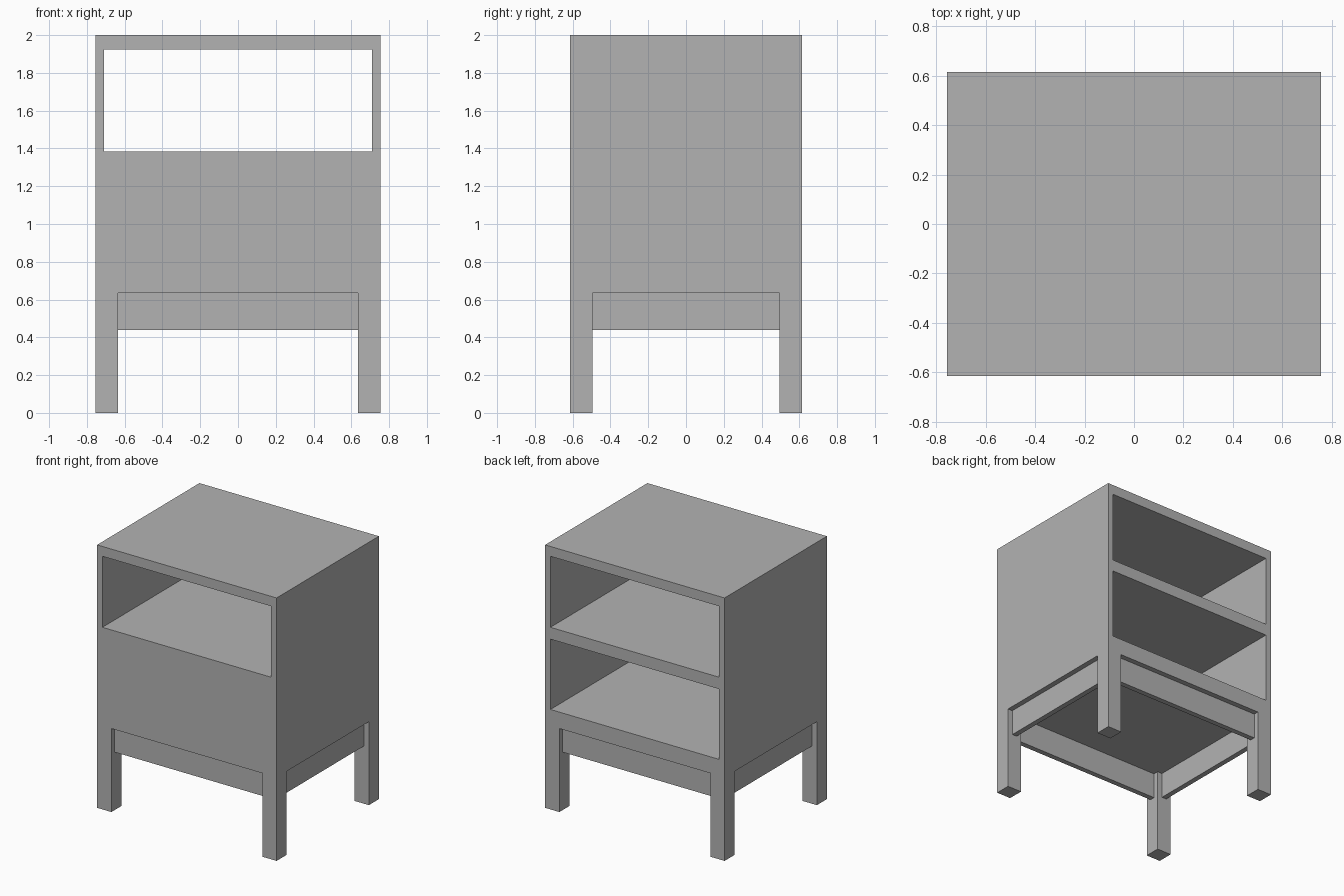
import bpy

cube = bpy.data.objects.get("Cube")
if cube:
    bpy.data.objects.remove(cube, do_unlink=True)

# Overall sizes
HX, HY, TOP = 0.755, 0.615, 2.0
BASE = 0.635       # underside of the cabinet
LEG = 0.12
WALL = 0.045
INSET, RAIL = 0.04, 0.04

grey = bpy.data.materials.new("plain_grey")
grey.use_nodes = True
colour = (0.45, 0.45, 0.45, 1)
grey.diffuse_color = colour
grey.node_tree.nodes["Principled BSDF"].inputs["Base Color"].default_value = colour


def box(name, lo, hi):
    """Axis-aligned box between two corners."""
    bpy.ops.mesh.primitive_cube_add(size=1)
    ob = bpy.context.object
    ob.name = ob.data.name = name
    for v in ob.data.vertices:
        v.co = [h if c > 0 else l for c, l, h in zip(v.co, lo, hi)]
    ob.data.materials.append(grey)
    return ob


def combine(target, other, operation):
    """Apply a boolean and discard the helper."""
    mod = target.modifiers.new(operation.title(), 'BOOLEAN')
    mod.operation, mod.solver, mod.object = operation, 'EXACT', other
    bpy.context.view_layer.objects.active = target
    bpy.ops.object.modifier_apply(modifier=mod.name)
    bpy.data.objects.remove(other, do_unlink=True)


# Cabinet carcass
cabinet = box("cabinet", (-HX, -HY, BASE), (HX, HY, TOP))

# Upper shelf opening runs right through; lower one opens only at the back
inner = HX - WALL
combine(cabinet, box("upper_opening", (-inner, -1, 1.385), (inner, 1, 1.925)), 'DIFFERENCE')
combine(cabinet, box("lower_opening", (-inner, WALL - HY, 0.76), (inner, 1, 1.295)), 'DIFFERENCE')

# Corner legs, merged flush with the carcass
for sx in (-1, 1):
    for sy in (-1, 1):
        xs = sorted((sx * HX, sx * (HX - LEG)))
        ys = sorted((sy * HY, sy * (HY - LEG)))
        combine(cabinet, box("leg", (xs[0], ys[0], 0), (xs[1], ys[1], BASE)), 'UNION')

# Rails between the legs, set back from the outer faces
RAIL_LOW = 0.44
for s, side, end in ((-1, "right", "front"), (1, "left", "back")):
    ys = sorted((s * (HY - INSET), s * (HY - INSET - RAIL)))
    box(end + "_rail", (LEG - HX, ys[0], RAIL_LOW), (HX - LEG, ys[1], BASE))
    xs = sorted((s * (HX - INSET), s * (HX - INSET - RAIL)))
    box(side + "_rail", (xs[0], LEG - HY, RAIL_LOW), (xs[1], HY - LEG, BASE))
